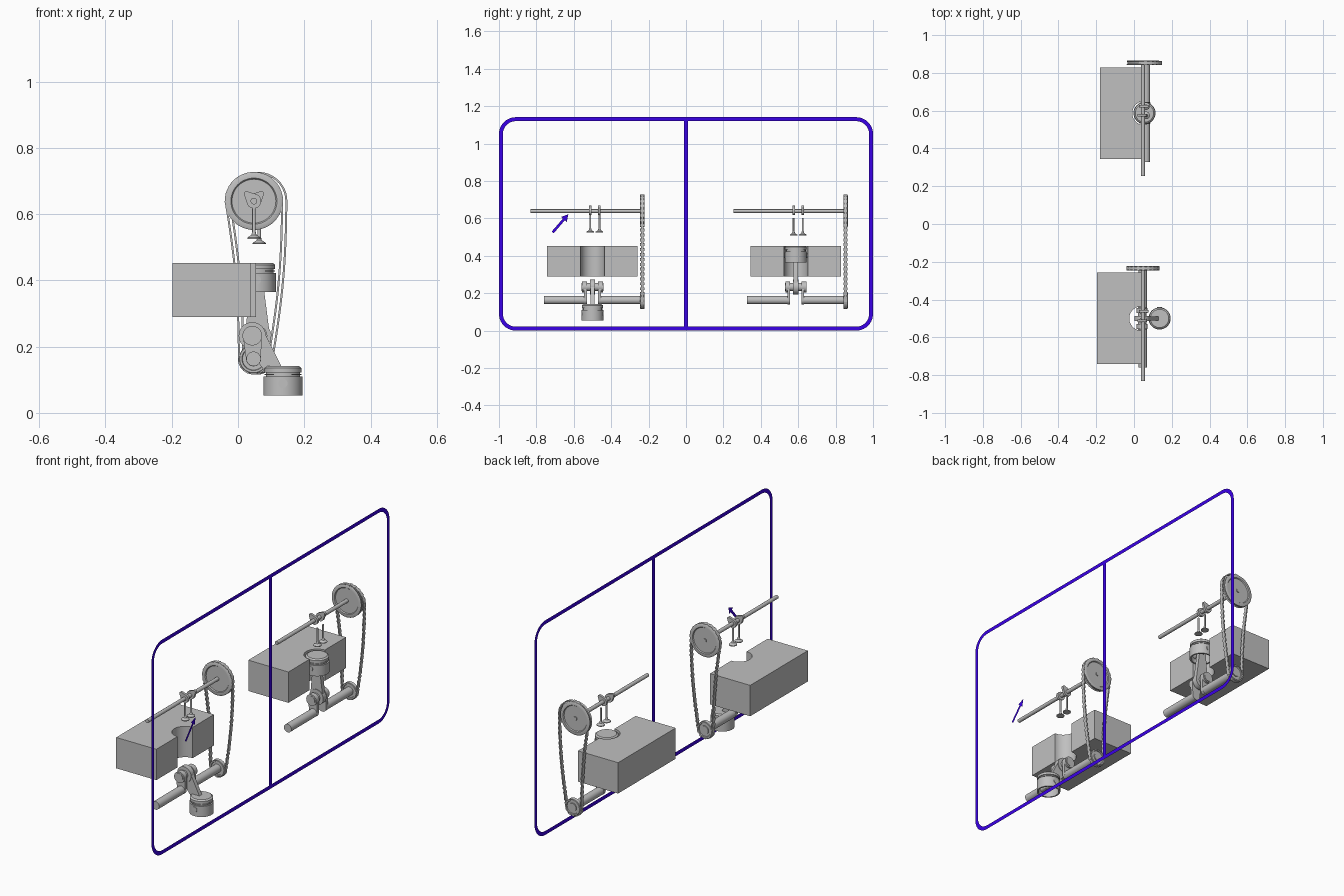
import bpy, bmesh, math
from mathutils import Matrix, Vector

if "Cube" in bpy.data.objects:
    bpy.data.objects.remove(bpy.data.objects["Cube"])


def mat(name, col):
    m = bpy.data.materials.new(name)
    m.diffuse_color = (*col, 1)
    m.use_nodes = True
    m.node_tree.nodes["Principled BSDF"].inputs["Base Color"].default_value = m.diffuse_color
    return m


GREY = mat("machine grey", (0.527, 0.527, 0.527))
BLUE = mat("indigo", (0.045, 0.0, 0.85))


def finish(name, bm, m=GREY, smooth=True):
    bmesh.ops.recalc_face_normals(bm, faces=bm.faces)
    me = bpy.data.meshes.new(name)
    bm.to_mesh(me)
    bm.free()
    me.materials.append(m)
    ob = bpy.data.objects.new(name, me)
    bpy.context.collection.objects.link(ob)
    if smooth:
        bpy.ops.object.select_all(action='DESELECT')
        ob.select_set(True)
        bpy.context.view_layer.objects.active = ob
        bpy.ops.object.shade_smooth_by_angle(angle=math.radians(35))
    return ob


def lathe(name, profile, loc, axis='z', seg=40):
    """Revolve (radius, height) points around an axis through loc."""
    bm = bmesh.new()
    vs = [bm.verts.new((r, 0, t)) for r, t in profile]
    es = [bm.edges.new(p) for p in zip(vs, vs[1:])]
    bmesh.ops.spin(bm, geom=vs + es, cent=(0, 0, 0), axis=(0, 0, 1),
                   angle=math.tau, steps=seg, use_merge=True)
    bmesh.ops.remove_doubles(bm, verts=bm.verts, dist=1e-5)
    rot = Matrix.Rotation(-math.pi / 2, 4, 'X') if axis == 'y' else Matrix()
    bm.transform(Matrix.Translation(loc) @ rot)
    return finish(name, bm)


def rod_y(name, x, z, r, y0, y1, seg=32):
    return lathe(name, [(0, y0), (r, y0), (r, y1), (0, y1)], (x, 0, z), 'y', seg)


def prism(name, pts, plane, lo, hi):
    """Extrude a 2D outline; plane 'xz' goes along y, 'xy' along z."""
    put = (lambda p, h: (p[0], h, p[1])) if plane == 'xz' else (lambda p, h: (p[0], p[1], h))
    bm = bmesh.new()
    a = [bm.verts.new(put(p, lo)) for p in pts]
    b = [bm.verts.new(put(p, hi)) for p in pts]
    bm.faces.new(a)
    bm.faces.new(b)
    for i in range(len(pts)):
        j = (i + 1) % len(pts)
        bm.faces.new((a[i], a[j], b[j], b[i]))
    return finish(name, bm)


def arc(cx, cy, r, a0, a1, n):
    return [(cx + r * math.cos(a0 + (a1 - a0) * i / n),
             cy + r * math.sin(a0 + (a1 - a0) * i / n)) for i in range(n + 1)]


def hull(c1, c2, n=20):
    """Outline around two circles (x, z, r)."""
    (x1, z1, r1), (x2, z2, r2) = c1, c2
    d = math.hypot(x2 - x1, z2 - z1)
    a = math.atan2(z2 - z1, x2 - x1)
    phi = math.acos((r1 - r2) / d)
    return arc(x1, z1, r1, a + phi, a + math.tau - phi, n) + arc(x2, z2, r2, a - phi, a + phi, n)


def pulley(name, x, y, z, r):
    h = 0.012
    prof = [(0, -h * .6), (r * .76, -h * .6), (r * .80, -h), (r * .95, -h), (r, -h * .8),
            (r * .95, -h * .3), (r * .95, h * .3), (r, h * .8), (r * .95, h),
            (r * .80, h), (r * .76, h * .6), (0, h * .6)]
    lathe(name, prof, (x, y, z), 'y', 48)


def chain(name, outline, y, zlo, zhi, sag, shift):
    """Alternating wide and narrow links along a closed path."""
    pts = [Vector(p) for p in outline]
    dense = []
    for p, q in zip(pts, pts[1:] + pts[:1]):
        n = max(1, int((q - p).length / 0.004))
        dense += [p.lerp(q, i / n) for i in range(n)]
    for p in dense:
        t = min(1, max(0, (p.y - zlo) / (zhi - zlo)))
        p.x += sag * math.sin(math.pi * t) + shift
    loop = dense + dense[:1]
    total = sum((q - p).length for p, q in zip(loop, loop[1:]))
    n = 2 * round(total / 0.026)
    step, walked, k = total / n, 0.0, 0
    bm = bmesh.new()
    for p, q in zip(loop, loop[1:]):
        seg = (q - p).length
        while k < n and k * step < walked + seg:
            c = p.lerp(q, (k * step - walked) / seg)
            d = q - p
            w = 0.022 if k % 2 else 0.015
            m = (Matrix.Translation((c.x, y, c.y))
                 @ Matrix.Rotation(-math.atan2(d.y, d.x), 4, 'Y')
                 @ Matrix.Diagonal((step * 1.05, w, 0.006, 1)))
            bmesh.ops.create_cube(bm, size=1, matrix=m)
            k += 1
        walked += seg
    finish(name, bm, GREY, False)


def engine(tag, y, dx, dz_valve, piston):
    bore, shaft, cam = 0.039 + dx, 0.047 + dx, 0.048
    zc, zm, zp = 0.639, 0.163, 0.233      # camshaft, main shaft, crank pin
    pin = 0.043 + dx
    yp = y + 0.266                        # pulley plane

    # half block with open bore
    pts = ([(-0.197 + dx, y - 0.242), (bore, y - 0.242)]
           + arc(bore, y, 0.064, -math.pi / 2, -1.5 * math.pi, 32)
           + [(bore, y + 0.242), (-0.197 + dx, y + 0.242)])
    prism("cylinder_block_" + tag, pts, 'xy', 0.289, 0.453)

    # camshaft, lobes, valves
    rod_y("camshaft_" + tag, cam, zc, 0.01, y - 0.332, yp + 0.012, 24)
    for i, (off, ang) in enumerate(((-0.012, 135), (0.037, 45))):
        a = math.radians(ang)
        tip = (cam + 0.031 * math.cos(a), zc + 0.031 * math.sin(a), 0.008)
        prism(f"cam_lobe_{i}_{tag}", hull((cam, zc, 0.022), tip), 'xz',
              y + off - 0.0065, y + off + 0.0065)
        lathe(f"valve_{i}_{tag}", [(0, 0), (0.020, 0), (0.020, 0.004), (0.008, 0.012),
              (0.005, 0.022), (0.005, 0.092), (0, 0.092)],
              (cam + dx, y + off, 0.525 + dz_valve), 'z', 24)

    # crankshaft: two journals, webs and pin
    rod_y("crank_journal_front_" + tag, shaft, zm, 0.022, y - 0.26, y - 0.032)
    rod_y("crank_journal_rear_" + tag, shaft, zm, 0.022, y + 0.035, yp + 0.012)
    rod_y("crank_pin_" + tag, pin, zp, 0.022, y - 0.058, y + 0.058)
    for s, side in ((-1, "front"), (1, "rear")):
        lo, hi = sorted((y + s * 0.030, y + s * 0.045))
        prism(f"crank_web_{side}_{tag}", hull((shaft, zm, 0.0225), (pin, zp, 0.028)), 'xz', lo, hi)
        lo, hi = sorted((y + s * 0.030, y + s * 0.056))
        rod_y(f"crank_collar_{side}_{tag}", pin, zp, 0.0295, lo, hi)

    # connecting rod
    px, pz = piston
    prism("connecting_rod_" + tag, hull((pin, zp, 0.037), (px, pz, 0.019)), 'xz', y - 0.011, y + 0.011)
    rod_y("rod_big_end_" + tag, pin, zp, 0.041, y - 0.014, y + 0.014)

    # hollow piston with ring groove, and its pin
    b, t, r = -0.036, 0.052, 0.0585
    lathe("piston_" + tag, [(0, t), (r - 0.010, t), (r - 0.002, t - 0.006), (r - 0.002, t - 0.019),
          (r - 0.007, t - 0.019), (r - 0.007, t - 0.023), (r - 0.003, t - 0.023),
          (r - 0.003, t - 0.027), (r - 0.007, t - 0.027), (r - 0.007, t - 0.031), (r, t - 0.031), (r, b),
          (r - 0.008, b), (r - 0.008, t - 0.034), (0, t - 0.034)], (px, y, pz), 'z', 48)
    rod_y("piston_pin_" + tag, px, pz, 0.014, y - 0.0595, y + 0.0595, 24)

    # timing drive
    pulley("cam_pulley_" + tag, cam, yp, zc, 0.087)
    pulley("crank_pulley_" + tag, shaft, yp, zm, 0.044)
    chain("timing_chain_" + tag, hull((0.047, zm, 0.044), (cam, zc, 0.085), 40),
          yp, zm, zc, 0.011, dx * 0.8)


engine("one", -0.500, 0.0, 0.0, (0.1355, 0.089))
engine("two", 0.587, 0.016, -0.016, (0.0555, 0.401))

# flat rounded frame with divider
FX, W, H = 0.191, 0.021, 1.141


def rounded(inset):
    r, out = 0.09 - inset, []
    for cy, cz, a in ((0.91, H - 0.09, 0), (-0.91, H - 0.09, 1), (-0.91, 0.09, 2), (0.91, 0.09, 3)):
        out += arc(cy, cz, r, a * math.pi / 2, (a + 1) * math.pi / 2, 10)
    return out


bm = bmesh.new()
outer, inner = [[bm.verts.new((FX, *p)) for p in rounded(i)] for i in (0, W)]
for i in range(len(outer)):
    j = (i + 1) % len(outer)
    bm.faces.new((outer[i], outer[j], inner[j], inner[i]))
finish("panel_frame", bm, BLUE, False)


def flat(name, pts):
    bm = bmesh.new()
    bm.faces.new([bm.verts.new((FX, *p)) for p in pts])
    finish(name, bm, BLUE, False)


flat("panel_divider", [(-0.012, W), (0.012, W), (0.012, H - W), (-0.012, H - W)])

# arrow pointing at the camshaft
tail, tip = Vector((-0.713, 0.525)), Vector((-0.629, 0.622))
d = (tip - tail).normalized()
n = Vector((-d.y, d.x))
neck = tip - d * 0.036
flat("pointer_arrow", [tail - n * .007, neck - n * .007, neck - n * .02, tip,
                       neck + n * .02, neck + n * .007, tail + n * .007])
